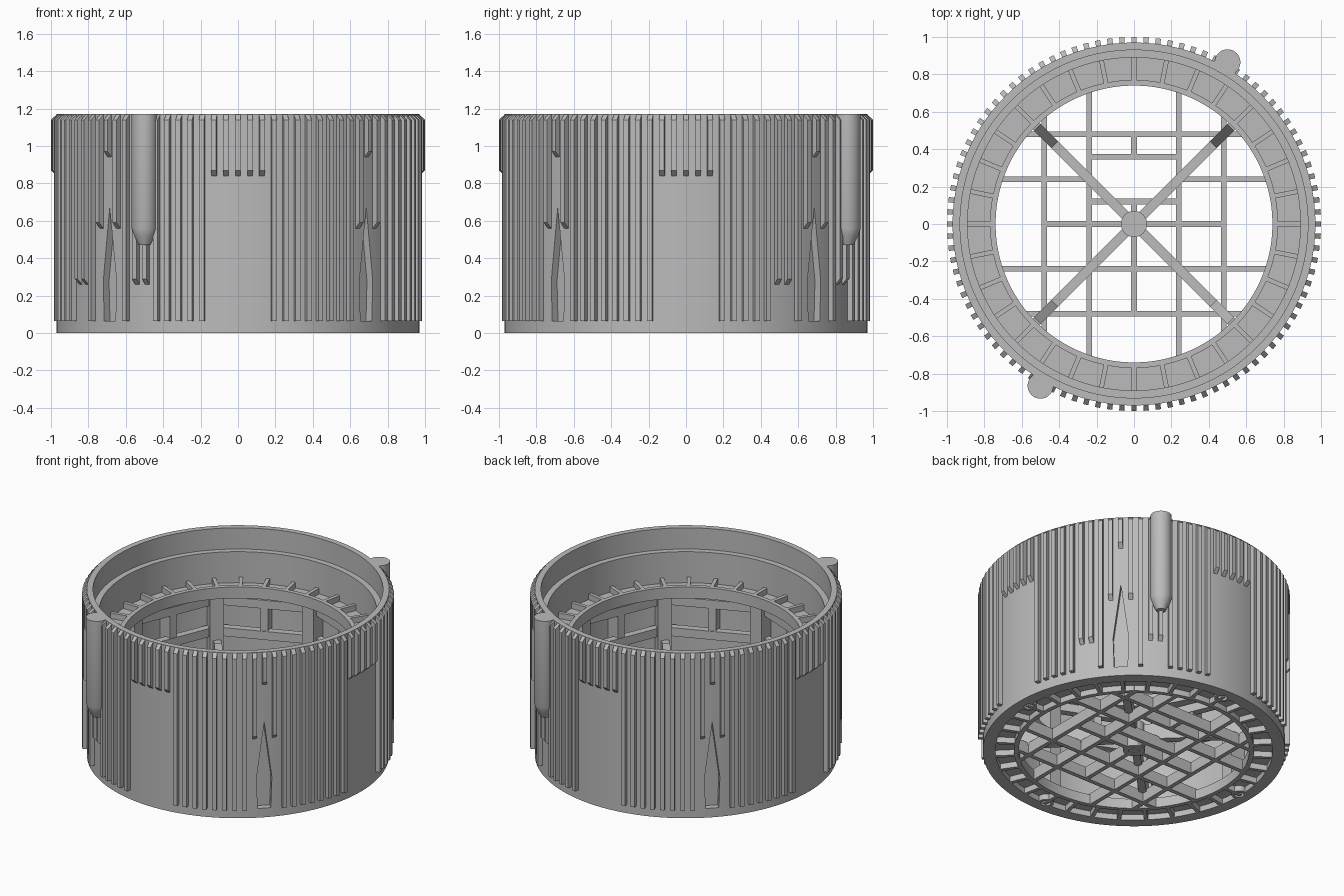
import bpy, bmesh
from math import pi, radians, sin, cos, sqrt
from mathutils import Matrix, Vector

cube = bpy.data.objects.get("Cube")
if cube:
    bpy.data.objects.remove(cube, do_unlink=True)

grey = bpy.data.materials.new("plain grey")
grey.use_nodes = True
grey.diffuse_color = (0.5, 0.5, 0.5, 1)
grey.node_tree.nodes["Principled BSDF"].inputs["Base Color"].default_value = (0.5, 0.5, 0.5, 1)


def finish(name, bm):
    """Turn a bmesh into a shaded, coloured object."""
    bmesh.ops.recalc_face_normals(bm, faces=bm.faces)
    mesh = bpy.data.meshes.new(name)
    bm.to_mesh(mesh)
    bm.free()
    mesh.materials.append(grey)
    obj = bpy.data.objects.new(name, mesh)
    bpy.context.collection.objects.link(obj)
    return obj


def lathe(bm, profile, steps, x=0, y=0):
    """Revolve a closed (radius, z) profile about a vertical axis."""
    part = bmesh.new()
    verts = [part.verts.new((r, 0, z)) for r, z in profile]
    edges = [part.edges.new((a, b)) for a, b in zip(verts, verts[1:] + verts[:1])]
    bmesh.ops.spin(part, geom=verts + edges, cent=(0, 0, 0), axis=(0, 0, 1),
                   angle=2 * pi, steps=steps)
    bmesh.ops.remove_doubles(part, verts=part.verts, dist=0.0001)
    bmesh.ops.translate(part, verts=part.verts, vec=(x, y, 0))
    temp = bpy.data.meshes.new("temp")
    part.to_mesh(temp)
    part.free()
    bm.from_mesh(temp)
    bpy.data.meshes.remove(temp)


def prism(bm, points, offset, matrix):
    """Extrude a polygon by the offset vector and place it by the matrix."""
    near = [bm.verts.new(matrix @ Vector(p)) for p in points]
    far = [bm.verts.new(matrix @ (Vector(p) + Vector(offset))) for p in points]
    bm.faces.new(near)
    bm.faces.new(far[::-1])
    for i in range(len(near)):
        j = (i + 1) % len(near)
        bm.faces.new((near[i], far[i], far[j], near[j]))


def fin(bm, profile, width, degrees):
    """Radial plate with an (r, z) outline, turned to the given azimuth."""
    points = [(r, -width / 2, z) for r, z in profile]
    prism(bm, points, (0, width, 0), Matrix.Rotation(radians(degrees), 4, "Z"))


def rect(r0, r1, z0, z1):
    return [(r0, z0), (r1, z0), (r1, z1), (r0, z1)]


# Round shell with stepped mouth, inner ledge and bottom ring
bm = bmesh.new()
lathe(bm, [(0.97, 0), (0.97, 1.17), (0.93, 1.17), (0.93, 1.02), (0.89, 1.02),
           (0.89, 0.8), (0.77, 0.8), (0.77, 0.84), (0.74, 0.84), (0.74, 0.76),
           (0.89, 0.76), (0.89, 0.07), (0.74, 0.07), (0.74, 0), (0.77, 0),
           (0.77, 0.04), (0.89, 0.04), (0.89, 0)], 192)
shell = finish("shell", bm)

# Cut pointed recesses on the diagonals and screw holes underneath
bm = bmesh.new()
for a in (45, 135, 225, 315):
    spike = [(0.925, y, z) for y, z in
             ((-0.043, 0.065), (0.043, 0.065), (0.05, 0.28), (0, 0.67), (-0.05, 0.28))]
    prism(bm, spike, (0.2, 0, 0), Matrix.Rotation(radians(a), 4, "Z"))
for a in range(4):
    lathe(bm, [(0, -0.1), (0.042, -0.1), (0.042, 0.035), (0, 0.035)], 24,
          0.88 * cos(a * pi / 2), 0.88 * sin(a * pi / 2))
cutter = finish("recess_cutter", bm)
cutter.hide_render = True
mod = shell.modifiers.new("recesses", "BOOLEAN")
mod.operation = "DIFFERENCE"
mod.solver = "EXACT"
mod.object = cutter
bpy.context.view_layer.objects.active = shell
bpy.ops.object.modifier_apply(modifier=mod.name)
bpy.data.objects.remove(cutter, do_unlink=True)

# Grip ribs: shortened around the sides, the recesses and the posts
bm = bmesh.new()
COUNT = 96
QUARTER = COUNT // 4
for i in range(COUNT):
    k = i % QUARTER
    side = min(k, QUARTER - k)
    diagonal = abs(k - QUARTER // 2)
    post_quadrant = (i // QUARTER) % 2 == 0
    low, bevel = 0.065, 0
    if side <= 2:
        low, bevel = 0.84, 0.03
    elif diagonal == 0:
        low, bevel = 0.94, 0.03
    elif diagonal == 1:
        low, bevel = 0.56, 0.03
    elif post_quadrant and diagonal in (3, 4):
        low, bevel = 0.26, 0.03
    fin(bm, [(0.96, low), (0.97, low), (1.0, low + bevel), (1.0, 1.14),
             (0.97, 1.168), (0.96, 1.168)], 0.028, i * 360 / COUNT)
finish("grip_ribs", bm)

# Two opposite posts with tapered feet
bm = bmesh.new()
for s in (1, -1):
    lathe(bm, [(0, 1.17), (0.069, 1.17), (0.069, 0.56), (0.055, 0.52),
               (0.03, 0.47), (0, 0.47)], 32, s * 0.5, s * 0.865)
finish("side_posts", bm)

# Radial dividers on the ledge and the bottom ring
bm = bmesh.new()
for i in range(32):
    for z0 in (0, 0.8):
        fin(bm, rect(0.765, 0.895, z0, z0 + 0.04), 0.025, i * 360 / 32)
finish("ring_dividers", bm)

# Screw sleeves in the bottom ring
bm = bmesh.new()
for a in range(4):
    lathe(bm, rect(0.032, 0.05, 0, 0.045), 24,
          0.88 * cos(a * pi / 2), 0.88 * sin(a * pi / 2))
finish("screw_sleeves", bm)

# Floor lattice with a rectangular opening
bm = bmesh.new()
HALF = 0.015


def bar(x0, y0, x1, y1):
    points = [(x0 - HALF, y0 - HALF, 0), (x1 + HALF, y0 - HALF, 0),
              (x1 + HALF, y1 + HALF, 0), (x0 - HALF, y1 + HALF, 0)]
    prism(bm, points, (0, 0, 0.08), Matrix())


for d in (-0.48, -0.24, 0.24, 0.48):
    reach = sqrt(0.75 ** 2 - d * d)
    bar(d, -reach, d, reach)
    if d == 0.24:
        bar(-reach, d, -0.24, d)
        bar(0.24, d, reach, d)
    else:
        bar(-reach, d, reach, d)
bar(-0.48, 0, 0.48, 0)
bar(0, -0.48, 0, 0.12)
bar(0, 0.36, 0, 0.48)
for y in (0.12, 0.36):
    bar(-0.24, y, 0.24, y)
finish("floor_lattice", bm)

# Diagonal spokes rising into the wall, with a central hub
bm = bmesh.new()
for a in (45, 135, 225, 315):
    fin(bm, [(0.03, 0.07), (0.8, 0.06), (0.8, 0.45), (0.73, 0.45),
             (0.6, 0.18), (0.03, 0.18)], 0.05, a)
finish("diagonal_spokes", bm)
bm = bmesh.new()
lathe(bm, [(0.07, 0), (0.07, 0.19), (0, 0.19), (0, 0.04), (0.035, 0.04), (0.035, 0)], 32)
finish("centre_hub", bm)

# Inner frame: columns, eight-sided rails and short uprights
bm = bmesh.new()
for i in range(8):
    fin(bm, rect(0.78, 0.9, 0.06, 0.77), 0.09, i * 45)
    mid = i * 45 + 22.5
    for z in (0.46, 0.68):
        fin(bm, rect(0.77, 0.82, z, z + 0.06), 0.64, mid)
    fin(bm, rect(0.775, 0.9, 0.47, 0.73), 0.05, mid)
finish("inner_frame", bm)

# Smooth the round walls and keep the edges crisp
bpy.ops.object.select_all(action="DESELECT")
for obj in bpy.context.collection.objects:
    if obj.type == "MESH" and grey.name in obj.data.materials:
        obj.select_set(True)
bpy.context.view_layer.objects.active = shell
bpy.ops.object.shade_smooth_by_angle(angle=radians(30))
